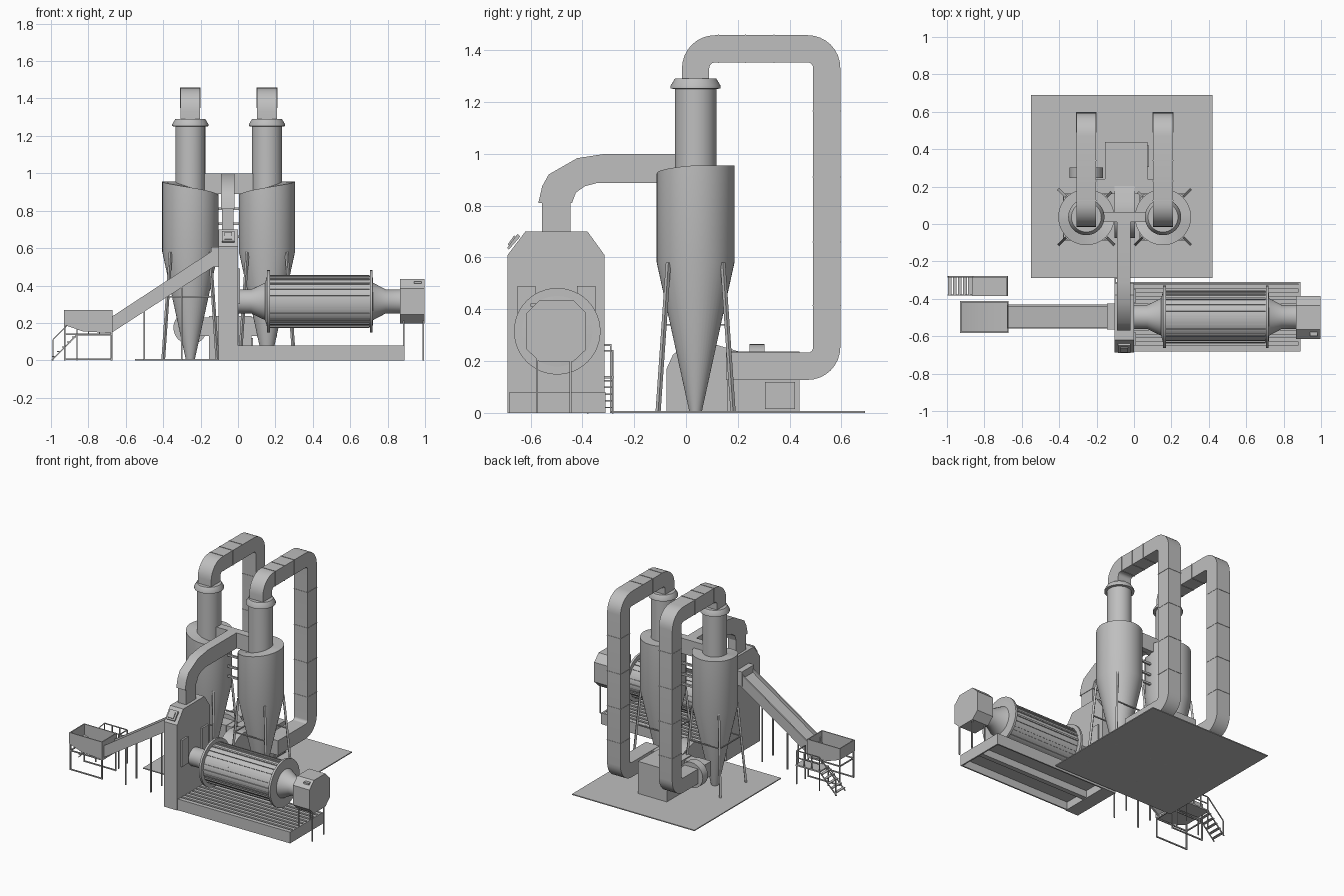
import bpy, bmesh, math
from mathutils import Vector

cube = bpy.data.objects.get("Cube")
if cube:
    bpy.data.objects.remove(cube, do_unlink=True)

grey = bpy.data.materials.new("steel grey")
grey.use_nodes = True
colour = (0.52, 0.52, 0.52, 1)
grey.diffuse_color = colour
grey.node_tree.nodes["Principled BSDF"].inputs["Base Color"].default_value = colour


def finish(name, bm):
    """Turn a bmesh into an object, smooth except at sharp edges."""
    bmesh.ops.recalc_face_normals(bm, faces=bm.faces)
    for f in bm.faces:
        f.smooth = True
    for e in bm.edges:
        e.smooth = len(e.link_faces) == 2 and e.calc_face_angle(0) < 0.55
    me = bpy.data.meshes.new(name)
    bm.to_mesh(me)
    bm.free()
    me.materials.append(grey)
    ob = bpy.data.objects.new(name, me)
    bpy.context.collection.objects.link(ob)
    return ob


def place(axis, a, b, d):
    return {"x": (d, a, b), "y": (a, d, b), "z": (a, b, d)}[axis]


def prism(name, axis, pts, lo, hi):
    """Extrude a 2D outline along an axis."""
    bm = bmesh.new()
    ends = [[bm.verts.new(place(axis, a, b, d)) for a, b in pts] for d in (lo, hi)]
    for ring in ends:
        bm.faces.new(ring)
    n = len(pts)
    for i in range(n):
        j = (i + 1) % n
        bm.faces.new((ends[0][i], ends[0][j], ends[1][j], ends[1][i]))
    return finish(name, bm)


def box(name, x0, x1, y0, y1, z0, z1):
    return prism(name, "z", [(x0, y0), (x1, y0), (x1, y1), (x0, y1)], z0, z1)


def lathe(name, axis, centre, profile, n=40, height=None):
    """Revolve (radius, position) pairs; height can vary a position by angle."""
    bm = bmesh.new()
    rings = []
    for r, d in profile:
        ring = []
        for i in range(n):
            t = 2 * math.pi * i / n
            h = height(i / n) if d is None else d
            ring.append(bm.verts.new(place(axis, centre[0] + r * math.cos(t),
                                           centre[1] + r * math.sin(t), h)))
        rings.append(ring)
    for p, q in zip(rings, rings[1:]):
        for i in range(n):
            j = (i + 1) % n
            bm.faces.new((p[i], p[j], q[j], q[i]))
    bm.faces.new(rings[0])
    bm.faces.new(rings[-1])
    return finish(name, bm)


def bars(name, pairs, w=0.008):
    """Square bars between pairs of points."""
    bm = bmesh.new()
    for a, b in pairs:
        a, b = Vector(a), Vector(b)
        d = b - a
        rot = d.to_track_quat("Z", "Y").to_matrix().to_4x4()
        new = bmesh.ops.create_cube(bm, size=1)["verts"]
        for v in new:
            v.co = rot @ Vector((v.co.x * w, v.co.y * w, v.co.z * d.length)) + (a + b) / 2
    return finish(name, bm)


def arc(cy, cz, r, a0, a1, n=8):
    return [(cy + r * math.cos(math.radians(a0 + (a1 - a0) * i / n)),
             cz + r * math.sin(math.radians(a0 + (a1 - a0) * i / n))) for i in range(n + 1)]


def strip(path, half):
    """Outline of a band with constant width along a path."""
    left, right = [], []
    for i, p in enumerate(path):
        a, b = Vector(path[max(i - 1, 0)]), Vector(path[min(i + 1, len(path) - 1)])
        d = (b - a).normalized()
        left.append((p[0] - d.y * half, p[1] + d.x * half))
        right.append((p[0] + d.y * half, p[1] - d.x * half))
    return left + right[::-1]


# Ground slab
box("ground_slab", -0.55, 0.42, -0.29, 0.69, 0, 0.007)

# Twin cyclones, mirrored about the plane between them
CY = 0.037


def roof(t):
    if t == 0:
        return 0.88
    return 0.955 - 0.075 * max(0, 2 * t - 1) ** 1.3


outlet = ([(CY, 1.28)] + arc(0.112, 1.33, 0.075, 180, 90) + arc(0.47, 1.405 - 0.073, 0.073, 90, 0)
          + arc(0.47, 0.253, 0.073, 0, -90) + [(0.155, 0.18)])
for side, sign in (("right", 1), ("left", -1)):
    cx = -0.05 - 0.205 * sign
    turn = roof if sign == 1 else (lambda t: roof((0.5 - t) % 1))
    lathe(side + "_cyclone", "z", (cx, CY),
          [(0.024, 0.004), (0.15, 0.58), (0.15, None), (0.08, None), (0.08, 1.25)], 48, turn)
    lathe(side + "_cyclone_collar", "z", (cx, CY),
          [(0.08, 1.25), (0.097, 1.252), (0.097, 1.262), (0.08, 1.29), (0.05, 1.29)])
    prism(side + "_outlet_duct", "x", strip(outlet, 0.0525), cx - 0.053, cx + 0.053)
    # Thin flanges on the outlet duct
    for y in (0.125, 0.23, 0.34):
        box(side + "_duct_flange", cx - 0.055, cx + 0.055, y - 0.002, y + 0.002, 1.35, 1.46)
    for z in (0.415, 0.66, 0.91, 1.165):
        box(side + "_duct_flange", cx - 0.055, cx + 0.055, 0.488, 0.598, z - 0.002, z + 0.002)
    # Splayed legs with braces
    legs, braces = [], []
    for sx, sy in ((1, 1), (-1, 1), (-1, -1), (1, -1)):
        legs.append(((cx + sx * 0.105, CY + sy * 0.105, 0.58), (cx + sx * 0.145, CY + sy * 0.145, 0)))
        braces.append((cx + sx * 0.122, CY + sy * 0.122, 0.34))
    bars(side + "_cyclone_legs", legs, 0.014)
    bars(side + "_cyclone_braces", [(braces[i], braces[(i + 1) % 4]) for i in (0, 1, 2)], 0.007)
bars("cyclone_tie_rods", [((-0.115, CY, z), (0.015, CY, z)) for z in (0.66, 0.73, 0.81)], 0.014)

# Duct from the tower to both cyclones
box("cross_duct", -0.2, 0.1, 0.01, 0.065, 0.89, 1.0)
prism("tower_duct", "x", [(0.03, 1.0), (-0.31, 1.0), (-0.42, 0.983), (-0.53, 0.92), (-0.555, 0.875),
                          (-0.57, 0.81), (-0.44, 0.81), (-0.425, 0.85), (-0.39, 0.875),
                          (-0.34, 0.888), (0.03, 0.888)], -0.09, -0.02)
box("tower_duct_neck", -0.085, -0.023, -0.555, -0.445, 0.69, 0.81)

# Tower with inspection window, side covers and ladder
prism("tower", "x", [(-0.688, 0), (-0.688, 0.61), (-0.62, 0.7), (-0.38, 0.7), (-0.315, 0.61),
                     (-0.315, 0)], -0.103, 0)
prism("tower_window_frame", "x", [(-0.684, 0.63), (-0.69, 0.637), (-0.65, 0.691), (-0.64, 0.68)],
      -0.085, -0.02)
prism("tower_window", "x", [(-0.684, 0.645), (-0.688, 0.65), (-0.663, 0.685), (-0.65, 0.67)],
      -0.073, -0.032)
for y in (-0.615, -0.385):
    box("tower_side_cover", 0, 0.012, y - 0.035, y + 0.035, 0.3, 0.49)
bars("tower_ladder", [((x, -0.29, 0), (x, -0.29, 0.265)) for x in (-0.1, -0.03)]
     + [((-0.1, -0.29, 0.03 + 0.04 * i), (-0.03, -0.29, 0.03 + 0.04 * i)) for i in range(6)]
     + [((x, -0.29, 0.262), (x, -0.315, 0.262)) for x in (-0.1, -0.03)], 0.006)

# Trough base under the drum, open below
for y in (-0.682, -0.32):
    box("base_side", -0.103, 0.89, y, y + 0.01, 0, 0.08)
for x in (-0.103, 0.88):
    box("base_end", x, x + 0.01, -0.682, -0.31, 0, 0.08)
box("base_deck", -0.1, 0.885, -0.68, -0.312, 0.055, 0.062)
for i in range(9):
    y = -0.66 + 0.0405 * i
    box("base_slat", 0.0, 0.88, y - 0.012, y + 0.012, 0.062, 0.078)
box("base_beam", -0.1, 0.885, -0.515, -0.48, 0.005, 0.055)

# Rotary drum, its tyres and slats
AX = (-0.497, 0.315)
lathe("drum", "x", AX, [(0.064, -0.01), (0.064, 0.07), (0.1, 0.145), (0.136, 0.155),
                        (0.136, 0.72), (0.1, 0.722), (0.064, 0.79), (0.064, 0.88)], 48)
for x in (0.155, 0.705):
    lathe("drum_ring", "x", AX, [(0.13, x), (0.167, x), (0.167, x + 0.015), (0.13, x + 0.015)], 48)
for i in range(24):
    t = math.radians(15 * i)
    c, s = math.cos(t), math.sin(t)
    pts = [(AX[0] + r * c - w * s, AX[1] + r * s + w * c)
           for r, w in ((0.13, -0.006), (0.142, -0.006), (0.142, 0.006), (0.13, 0.006))]
    prism("drum_slat", "x", pts, 0.172, 0.703)

# Burner housing at the drum end
octagon = [(-0.615, 0.245), (-0.615, 0.385), (-0.565, 0.435), (-0.435, 0.435),
           (-0.385, 0.385), (-0.385, 0.245), (-0.435, 0.198), (-0.565, 0.198)]
prism("burner_housing", "x", octagon, 0.867, 0.997)
box("burner_panel", 0.94, 0.98, -0.6, -0.57, 0.41, 0.422)
bars("burner_legs", [((x, y, 0), (x, y, 0.21)) for x in (0.885, 0.99) for y in (-0.575, -0.445)])

# Sloping conveyor
for y in (-0.56, -0.44):
    prism("conveyor_side", "y", [(-0.68, 0.145), (-0.13, 0.5), (-0.13, 0.59), (-0.68, 0.23)],
          y, y + 0.01)
prism("conveyor_belt", "y", [(-0.68, 0.15), (-0.13, 0.505), (-0.13, 0.565), (-0.68, 0.205)],
      -0.555, -0.435)
box("conveyor_head", -0.145, -0.1, -0.565, -0.425, 0.5, 0.605)
bars("conveyor_legs", [((x, y, 0), (x, y, h)) for x, h in ((-0.5, 0.26), (-0.3, 0.39))
                       for y in (-0.555, -0.435)])

# Feed hopper on a frame
for y in (-0.582, -0.42):
    prism("hopper_side", "y", [(-0.93, 0.27), (-0.93, 0.19), (-0.83, 0.155), (-0.67, 0.145),
                               (-0.67, 0.27)], y, y + 0.007)
box("hopper_back", -0.93, -0.923, -0.58, -0.415, 0.19, 0.27)
box("hopper_front", -0.677, -0.67, -0.58, -0.415, 0.145, 0.27)
prism("hopper_floor", "y", [(-0.93, 0.19), (-0.83, 0.155), (-0.67, 0.145), (-0.67, 0.152),
                            (-0.83, 0.162), (-0.93, 0.197)], -0.58, -0.415)
frame = []
for y in (-0.575, -0.42):
    frame += [((x, y, 0), (x, y, 0.19)) for x in (-0.925, -0.675)]
    frame += [((-0.925, y, z), (-0.675, y, z)) for z in (0.005, 0.14)]
frame += [((x, -0.575, 0.14), (x, -0.42, 0.14)) for x in (-0.925, -0.675)]
bars("hopper_frame", frame)

# Service platform with stairs and railings
box("platform", -0.865, -0.675, -0.385, -0.277, 0.132, 0.142)
rails = [((x, y, 0), (x, y, 0.14)) for x in (-0.86, -0.68) for y in (-0.38, -0.282)]
rails += [((x, -0.282, 0.14), (x, -0.282, 0.24)) for x in (-0.86, -0.8, -0.74, -0.68)]
rails += [((-0.86, -0.282, z), (-0.68, -0.282, z)) for z in (0.19, 0.24)]
rails += [((-0.68, -0.38, 0.14), (-0.68, -0.38, 0.24)), ((-0.68, -0.38, 0.24), (-0.68, -0.282, 0.24))]
rails += [((-0.86, -0.282, 0.24), (-0.99, -0.282, 0.11)), ((-0.99, -0.282, 0), (-0.99, -0.282, 0.11))]
rails += [((-0.996, y, 0), (-0.86, y, 0.138)) for y in (-0.38, -0.282)]
bars("platform_rails", rails, 0.006)
for i in range(5):
    x = -0.995 + 0.027 * i
    box("stair_tread", x, x + 0.02, -0.382, -0.28, 0.018 + 0.026 * i, 0.023 + 0.026 * i)

# Fan housing between the outlet ducts
prism("fan_scroll", "x", [(-0.075, 0), (-0.075, 0.17), (-0.05, 0.225), (0, 0.262), (0.06, 0.275),
                          (0.12, 0.262), (0.21, 0.235), (0.21, 0)], -0.105, 0.005)
box("fan_cabinet", -0.155, 0.073, 0.16, 0.438, 0, 0.237)
box("fan_cabinet_door", 0.073, 0.079, 0.305, 0.42, 0.015, 0.12)
box("fan_inlet_link", -0.21, 0.11, 0.16, 0.24, 0.13, 0.23)
lathe("fan_motor", "y", (-0.255, 0.175), [(0.06, 0.245), (0.09, 0.245), (0.09, 0.303), (0.06, 0.303)])
